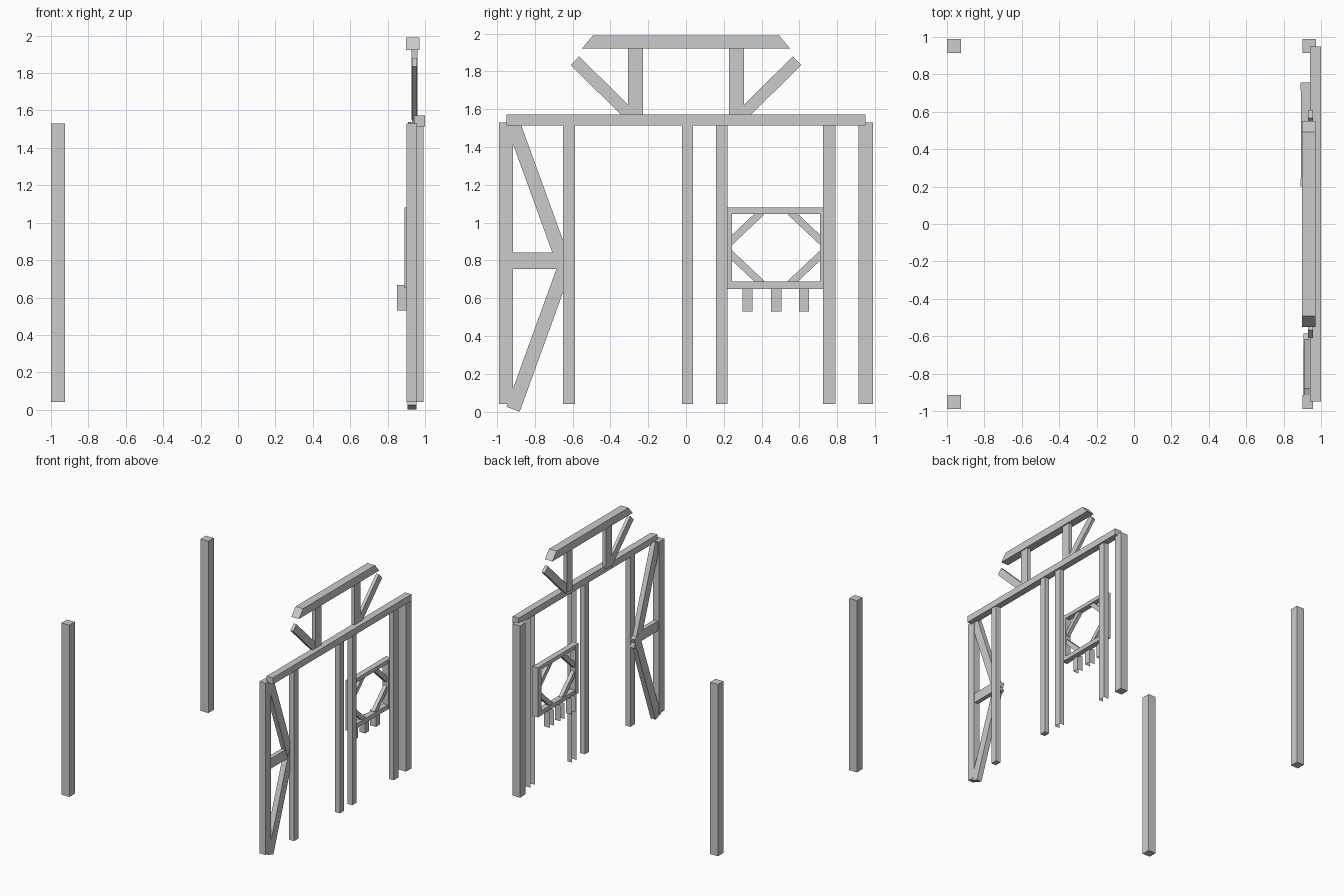
import bpy, math
from mathutils import Vector

if "Cube" in bpy.data.objects:
    bpy.data.objects.remove(bpy.data.objects["Cube"])


def make(name, verts, faces):
    me = bpy.data.meshes.new(name)
    me.from_pydata(verts, [], faces)
    me.update()
    ob = bpy.data.objects.new(name, me)
    bpy.context.collection.objects.link(ob)
    return ob


def prism(name, profile, x0, x1):
    """Extrude a counter-clockwise (y, z) profile along x."""
    n = len(profile)
    verts = [(x, y, z) for x in (x0, x1) for y, z in profile]
    faces = [tuple(range(n))[::-1], tuple(range(n, 2 * n))]
    faces += [(i, (i + 1) % n, (i + 1) % n + n, i + n) for i in range(n)]
    return make(name, verts, faces)


def box(name, x0, x1, y0, y1, z0, z1):
    return prism(name, [(y0, z0), (y1, z0), (y1, z1), (y0, z1)], x0, x1)


def strut(name, a, b, width, x0, x1):
    """Square-ended bar between two (y, z) points."""
    a, b = Vector(a), Vector(b)
    d = (b - a).normalized() * width / 2
    s = Vector((d.y, -d.x))
    return prism(name, [tuple(p) for p in (a + s, b + s, b - s, a - s)], x0, x1)


def channel(name, x0, x1, y0, y1, z0, z1):
    """Sheet channel, open at the inner side, top and bottom."""
    path = [(x0, y0), (x1, y0), (x1, y1), (x0, y1)]
    verts = [(x, y, z) for z in (z0, z1) for x, y in path]
    return make(name, verts, [(i, i + 1, i + 5, i + 4) for i in range(3)])


# Corner posts
box("corner_post_front_left", -1, -0.925, -0.99, -0.915, 0.04, 1.53)
box("corner_post_back_left", -1, -0.925, 0.915, 0.99, 0.04, 1.53)
box("corner_post_front_right", 0.9, 0.957, -0.99, -0.915, 0.04, 1.53)
box("corner_post_back_right", 0.9, 0.973, 0.913, 0.99, 0.04, 1.53)

# Wall beam and wall posts
box("wall_beam", 0.94, 1.0, -0.95, 0.95, 1.515, 1.572)
box("wall_post_front", 0.945, 0.993, -0.65, -0.587, 0.04, 1.52)
box("wall_post_middle", 0.945, 0.993, -0.02, 0.037, 0.04, 1.52)
channel("window_post_front", 0.94, 0.985, 0.16, 0.22, 0.04, 1.52)
channel("window_post_back", 0.94, 0.985, 0.725, 0.79, 0.04, 1.52)

# K brace in the front bay
mid = 0.769
strut("brace_lower", (-0.915, 0.013), (-0.622, 0.82), 0.075, 0.907, 0.955)
strut("brace_upper", (-0.622, 2 * mid - 0.82), (-0.915, 2 * mid - 0.013),
      0.075, 0.909, 0.953)
box("brace_rail", 0.911, 0.95, -0.92, -0.65, 0.755, 0.842)

# Window frame
wy0, wy1, wz0, wz1 = 0.2, 0.757, 0.65, 1.08
box("window_stile_front", 0.89, 0.945, wy0, 0.243, wz0, wz1)
box("window_stile_back", 0.89, 0.945, 0.71, wy1, wz0, wz1)
box("window_sill", 0.893, 0.942, 0.243, 0.71, wz0, 0.688)
box("window_head", 0.893, 0.942, 0.243, 0.71, 1.047, wz1)

# Diagonal bars across the window corners
cy, cz = 0.4765, 0.8675
for sy, a in ((-1, "front"), (1, "back")):
    for sz, b in ((-1, "lower"), (1, "upper")):
        strut(f"window_bar_{a}_{b}", (cy + sy * 0.245, cz + sz * 0.03),
              (cy + sy * 0.075, cz + sz * 0.19), 0.039, 0.9, 0.932)

# Sill brackets
for i, y in enumerate((0.326, 0.477, 0.625)):
    channel(f"sill_bracket_{i + 1}", 0.85, 0.905, y - 0.027, y + 0.027, 0.53, 0.667)

# Gable truss: ridge, king posts and angled struts
prism("ridge_beam", [(-0.55, 1.922), (0.55, 1.922), (0.493, 1.99), (-0.493, 1.99)],
      0.897, 0.97)
for s, a in ((-1, "front"), (1, "back")):
    y0, y1 = sorted((s * 0.227, s * 0.308))
    box(f"ridge_post_{a}", 0.928, 0.96, y0, y1, 1.55, 1.93)
    strut(f"ridge_strut_{a}", (s * 0.588, 1.857), (s * 0.29, 1.563), 0.064, 0.93, 0.957)
